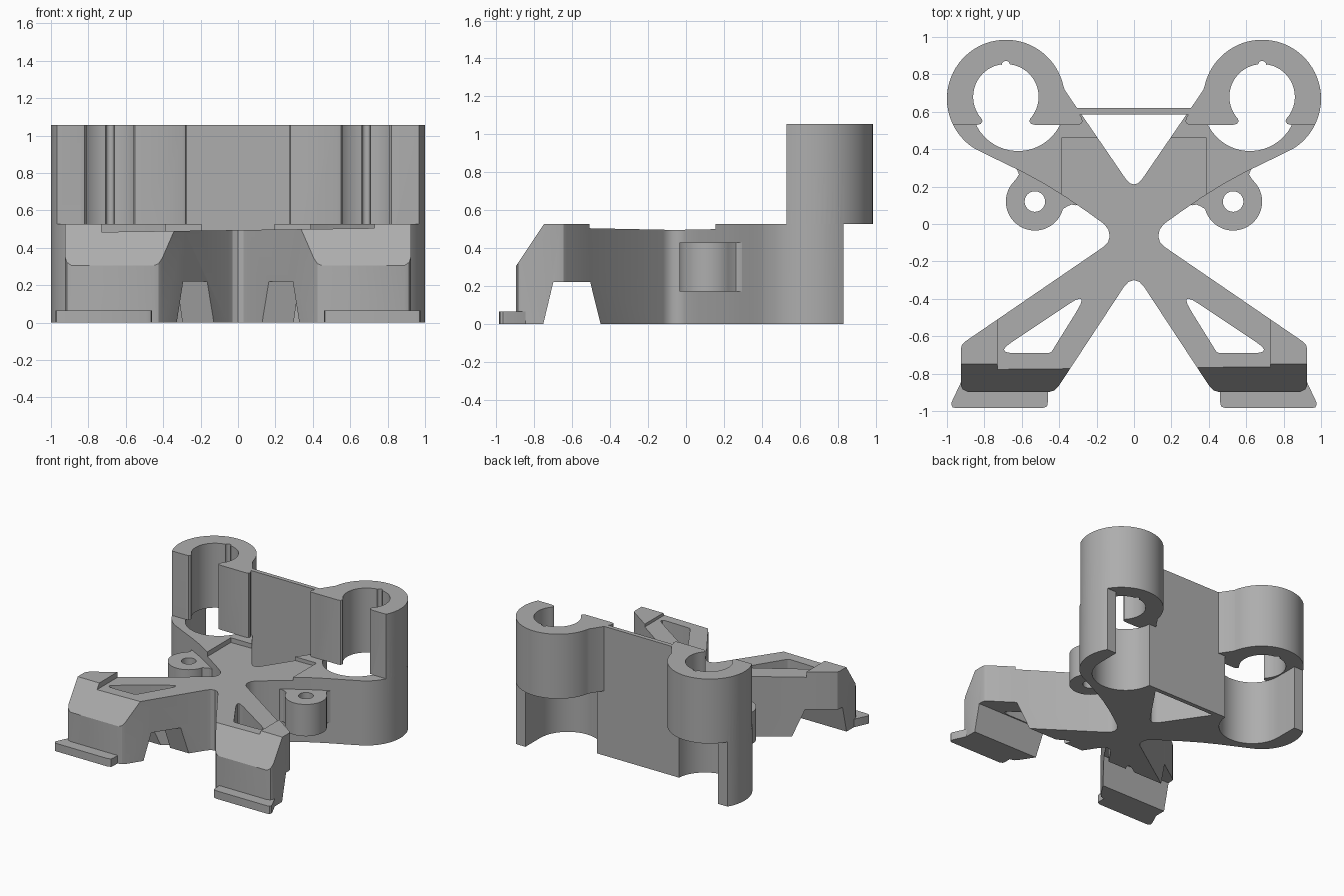
import bpy, bmesh, math
from mathutils import Vector

if "Cube" in bpy.data.objects:
    bpy.data.objects.remove(bpy.data.objects["Cube"], do_unlink=True)

grey = bpy.data.materials.new("plain_grey")
grey.use_nodes = True
GREY = (0.42, 0.42, 0.42, 1)
grey.diffuse_color = GREY
grey.node_tree.nodes["Principled BSDF"].inputs["Base Color"].default_value = GREY


def arc(cx, cy, r, a0, a1, n=24):
    """Points along an arc, angles in degrees."""
    angles = [math.radians(a0 + (a1 - a0) * i / n) for i in range(n + 1)]
    return [(cx + r * math.cos(a), cy + r * math.sin(a)) for a in angles]


def flip(points):
    return [(-x, y) for x, y in reversed(points)]


def whole(half):
    """Close a half outline that starts and ends on the centre line."""
    return half + flip(half)[1:-1]


def rounded(corners, r, n=5):
    """Round each corner of a polygon."""
    out = []
    for i, c in enumerate(corners):
        p, a, b = Vector(c), Vector(corners[i - 1]), Vector(corners[(i + 1) % len(corners)])
        da, db = (a - p).normalized(), (b - p).normalized()
        t = r / math.tan(da.angle(db) / 2)
        s, e = p + da * t, p + db * t
        for k in range(n + 1):
            u = k / n
            q = s * (1 - u) ** 2 + p * 2 * u * (1 - u) + e * u * u
            out.append((q.x, q.y))
    return out


def prism(name, outline, lo, hi, along_x=False):
    """Extrude an outline along z, or a (y, z) outline along x."""
    bm = bmesh.new()
    put = (lambda p, h: (h, p[0], p[1])) if along_x else (lambda p, h: (p[0], p[1], h))
    face = bm.faces.new([bm.verts.new(put(p, lo)) for p in outline])
    new = bmesh.ops.extrude_face_region(bm, geom=[face])["geom"]
    shift = Vector(put((0, 0), hi - lo))
    bmesh.ops.translate(bm, vec=shift, verts=[v for v in new if isinstance(v, bmesh.types.BMVert)])
    bmesh.ops.recalc_face_normals(bm, faces=bm.faces)
    mesh = bpy.data.meshes.new(name)
    bm.to_mesh(mesh)
    bm.free()
    mesh.materials.append(grey)
    obj = bpy.data.objects.new(name, mesh)
    bpy.context.collection.objects.link(obj)
    return obj


def boolean(obj, other, operation="DIFFERENCE"):
    """Apply a boolean and discard the second object."""
    mod = obj.modifiers.new("cut", "BOOLEAN")
    mod.operation, mod.solver, mod.object = operation, "EXACT", other
    graph = bpy.context.evaluated_depsgraph_get()
    mesh = bpy.data.meshes.new_from_object(obj.evaluated_get(graph))
    obj.modifiers.clear()
    obj.data = mesh
    bpy.data.objects.remove(other, do_unlink=True)


# Cross-shaped lower frame with open pockets at the back
frame_half = (
    [(0, 0.62), (0.371, 0.62)]
    + arc(0.62, 0.64, 0.25, 185, 360)
    + [(0.87, 0.83)]
    + arc(0.685, 0.67, 0.315, 30.5, -58)
    + [(0.72, 0.338), (0.6, 0.28), (0.48, 0.215), (0.36, 0.14), (0.25, 0.065)]
    + [(0.16, 0), (0.137, -0.03), (0.13, -0.065), (0.138, -0.095), (0.16, -0.12)]
    + [(0.905, -0.63), (0.92, -0.645), (0.925, -0.665), (0.925, -0.865), (0.915, -0.885)]
    + [(0.89, -0.897), (0.45, -0.897), (0.425, -0.89), (0.405, -0.87)]
    + [(0.055, -0.338), (0.03, -0.31), (0, -0.3)]
)
frame = prism("cross_frame", whole(frame_half), 0, 0.528)

# Triangular openings
boolean(frame, prism("cutter", [(-0.28, 0.585), (-0.04, 0.235), (-0.02, 0.217), (0, 0.212),
                                (0.02, 0.217), (0.04, 0.235), (0.28, 0.585)], -0.1, 0.7))
window = rounded([(0.74, -0.69), (0.445, -0.69), (0.235, -0.352)], 0.03)
for outline in (window, flip(window)):
    boolean(frame, prism("cutter", outline, -0.1, 0.7))

# Slightly tilted recess in the top
recess = prism("cutter", whole([(0, 0.46), (0.387, 0.46), (0.387, -0.2), (0.73, -0.2),
                                (0.73, -1), (0, -1)]), 0.4945, 0.7)
for v in recess.data.vertices:
    v.co.z += 0.014 * v.co.x
boolean(frame, recess)

# Sloped front of the legs and the arch underneath
boolean(frame, prism("cutter", [(-0.74, 0.54), (-0.9, 0.3), (-1.1, 0.3), (-1.1, 0.54)], -1.1, 1.1, True))
boolean(frame, prism("cutter", [(-0.755, -0.01), (-0.7, 0.22), (-0.505, 0.22), (-0.448, -0.01)],
                     -1.1, 1.1, True))

# Upper wall with two open keyed sockets
upper_half = (
    [(0, 0.62), (0.305, 0.62), (0.372, 0.72)]
    + arc(0.685, 0.67, 0.315, 167, -26.4, 40)
    + [(0.84, 0.53), (0.82, 0.535), (0.81, 0.55)]
    + arc(0.685, 0.68, 0.175, -42, 82, 20)
    + arc(0.685, 0.85, 0.022, 0, 180, 8)
    + arc(0.685, 0.68, 0.175, 98, 222, 20)
    + [(0.56, 0.55), (0.55, 0.535), (0.53, 0.53), (0.295, 0.53), (0.28, 0.537)]
    + [(0.275, 0.55), (0.28, 0.57), (0.29, 0.585), (0, 0.585)]
)
upper = prism("socket_wall", whole(upper_half), 0.528, 1.055)
boolean(frame, upper, "UNION")

# Screw bosses with webs, and toe plates, on both sides
boss_outline = (arc(0.53, 0.12, 0.155, 48, -165, 32)
                + [(0.355, 0.095), (0.335, 0.104), (0.31, 0.1), (0.28, 0.11), (0.4, 0.21)]
                + [(0.62, 0.32), (0.66, 0.32), (0.625, 0.29), (0.615, 0.265)])
toe_outline = [(0.46, -0.85), (0.46, -0.95), (0.465, -0.975), (0.49, -0.985), (0.95, -0.985),
               (0.97, -0.98), (0.977, -0.965), (0.974, -0.95), (0.92, -0.835), (0.9, -0.83)]
for side, turn in (("left", list), ("right", flip)):
    boss = prism(side + "_screw_boss", turn(boss_outline), 0.17, 0.43)
    boolean(boss, prism("cutter", turn(arc(0.53, 0.12, 0.055, 0, 345, 23)), 0, 0.6))
    prism(side + "_toe_plate", turn(toe_outline), 0, 0.065)

# Smooth the curved walls only
for obj in bpy.context.scene.objects:
    if obj.type == "MESH":
        bpy.ops.object.select_all(action="DESELECT")
        obj.select_set(True)
        bpy.context.view_layer.objects.active = obj
        bpy.ops.object.shade_smooth_by_angle(angle=math.radians(28))
